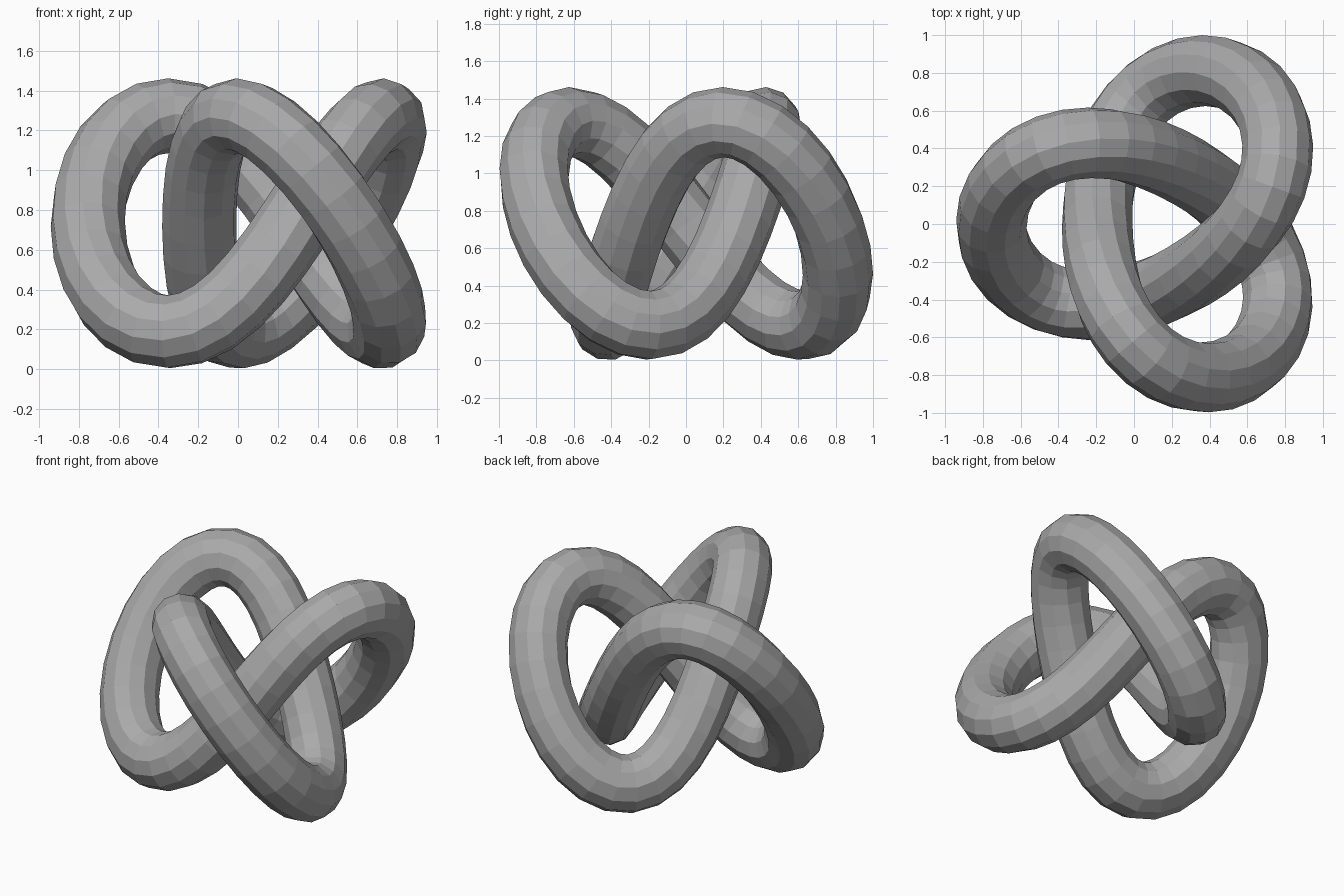
import bpy
from math import sin, cos, tau
from mathutils import Vector

cube = bpy.data.objects.get("Cube")
if cube:
    bpy.data.objects.remove(cube, do_unlink=True)

# Single flat grey
grey = bpy.data.materials.new("mid_grey")
grey.use_nodes = True
color = (0.4, 0.4, 0.4, 1)
grey.diffuse_color = color
grey.node_tree.nodes["Principled BSDF"].inputs["Base Color"].default_value = color

STEPS = 72           # rings along the knot
TUBE = 0.188         # tube radius
HEIGHT = 0.543       # rise and fall of the centre line
ROUND, LOBE, BULGE = 0.6, 0.24, 0.04


def knot_point(t):
    """Centre line of a three-lobed knot with one lobe pointing to -x."""
    x = ROUND * cos(2 * t) + LOBE * cos(t) + BULGE * cos(5 * t)
    y = ROUND * sin(2 * t) - LOBE * sin(t) + BULGE * sin(5 * t)
    return Vector((0.125 - x, -y, HEIGHT + TUBE - HEIGHT * sin(3 * t)))


# Closed path swept with a round, twelve-sided section
curve = bpy.data.curves.new("knot_tube", "CURVE")
curve.dimensions = "3D"
curve.bevel_depth = TUBE
curve.bevel_resolution = 4
path = curve.splines.new("POLY")
path.points.add(STEPS - 1)
for i, point in enumerate(path.points):
    point.co = (*knot_point(tau * i / STEPS), 1)
path.use_cyclic_u = True
path.use_smooth = False
curve.materials.append(grey)

# Turn the sweep into a faceted mesh
knot = bpy.data.objects.new("knot_tube", curve)
bpy.context.collection.objects.link(knot)
bpy.ops.object.select_all(action="DESELECT")
knot.select_set(True)
bpy.context.view_layer.objects.active = knot
bpy.ops.object.convert(target="MESH")
bpy.ops.object.shade_flat()
